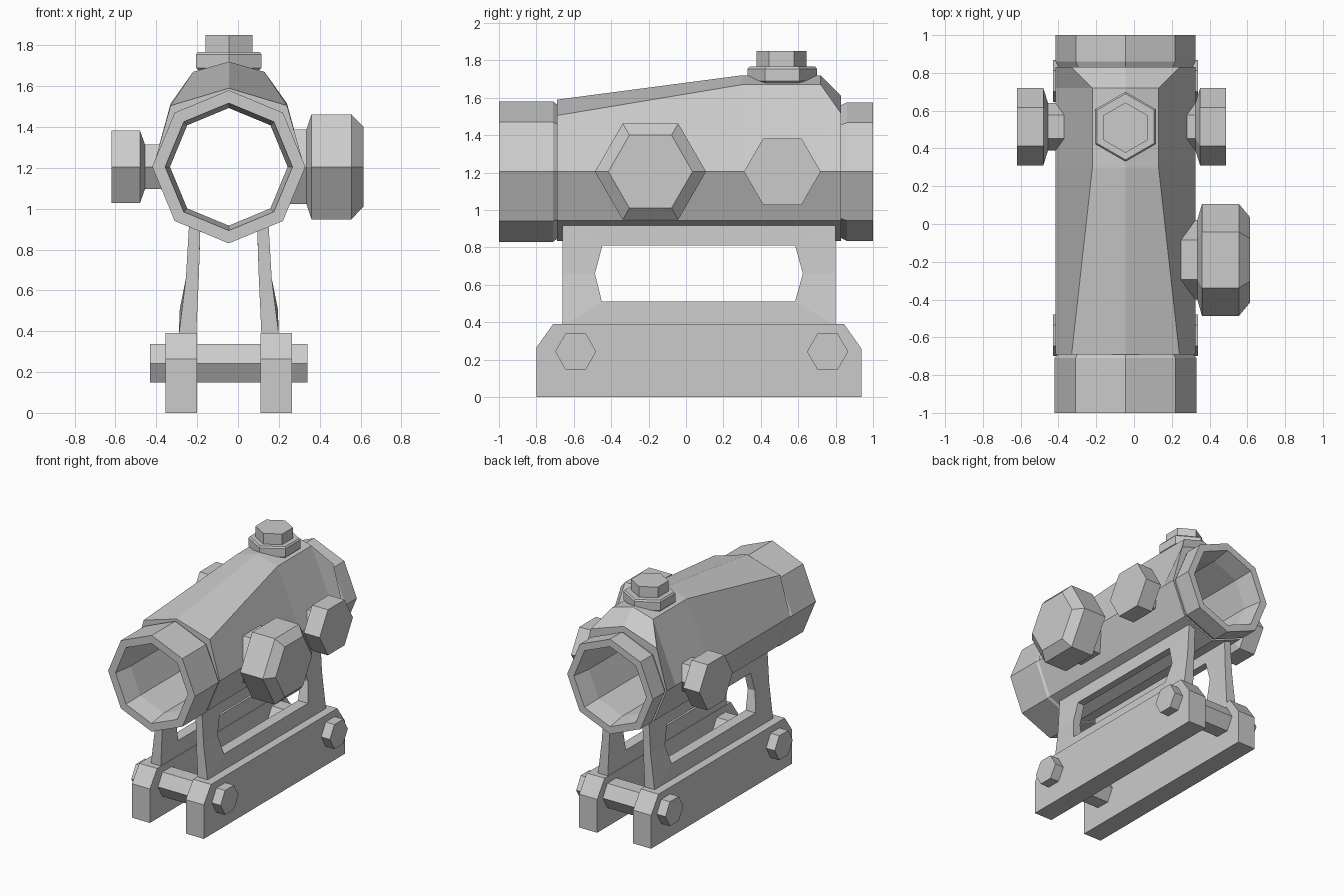
import bpy, bmesh
from math import sin, cos, pi

cube = bpy.data.objects.get("Cube")
if cube:
    bpy.data.objects.remove(cube, do_unlink=True)

CX, CZ = -0.045, 1.205      # tube axis

grey = bpy.data.materials.new("matte grey")
grey.use_nodes = True
COLOUR = (0.6, 0.6, 0.6, 1)
grey.diffuse_color = COLOUR
grey.node_tree.nodes["Principled BSDF"].inputs["Base Color"].default_value = COLOUR


def loft(name, rings, closed=False):
    """Skin a list of equal-length point rings; cap the ends or join them."""
    bm = bmesh.new()
    rows = [[bm.verts.new(p) for p in ring] for ring in rings]
    n = len(rows[0])
    pairs = list(zip(rows, rows[1:]))
    if closed:
        pairs.append((rows[-1], rows[0]))
    else:
        bm.faces.new(rows[0])
        bm.faces.new(rows[-1])
    for a, b in pairs:
        for i in range(n):
            j = (i + 1) % n
            bm.faces.new((a[i], a[j], b[j], b[i]))
    bmesh.ops.recalc_face_normals(bm, faces=bm.faces)
    mesh = bpy.data.meshes.new(name)
    bm.to_mesh(mesh)
    bm.free()
    mesh.materials.append(grey)
    obj = bpy.data.objects.new(name, mesh)
    bpy.context.collection.objects.link(obj)
    return obj


def hex_knob(name, axis, centre, profile):
    """Six-sided turned part along x or z; profile is (position, radius)."""
    rings = []
    for pos, r in profile:
        ring = []
        for k in range(6):
            u, v = r * cos(k * pi / 3), r * sin(k * pi / 3)
            if axis == "x":
                ring.append((pos, centre[0] + u, centre[1] + v))
            else:
                ring.append((centre[0] + v, centre[1] + u, pos))
        rings.append(ring)
    return loft(name, rings)


def octagon(y, r):
    return [(CX + r * cos(k * pi / 4), y, CZ + r * sin(k * pi / 4)) for k in range(8)]


def humped(y, half_width, shoulder_z, top_z):
    """Octagon whose upper three corners are raised into a hump."""
    ring = octagon(y, 0.37)
    ring[1] = (CX + half_width, y, shoulder_z)
    ring[2] = (CX, y, top_z)
    ring[3] = (CX - half_width, y, shoulder_z)
    return ring


# Hollow tube: front ring, humped body, rear ring, then back through the bore
loft("sight_tube", [
    octagon(-1, 0.375), octagon(-0.71, 0.375), octagon(-0.69, 0.36),
    humped(-0.69, 0.285, 1.505, 1.59), humped(0.3, 0.175, 1.67, 1.72),
    humped(0.72, 0.175, 1.67, 1.72), humped(0.83, 0.285, 1.515, 1.61),
    octagon(0.83, 0.355), octagon(0.86, 0.37), octagon(1, 0.37),
    octagon(1, 0.312), octagon(0.85, 0.288),
    octagon(-0.85, 0.288), octagon(-1, 0.312),
], closed=True)

# Adjustment knobs
hex_knob("top_knob_base", "z", (CX, 0.515),
         [(1.62, 0.16), (1.67, 0.16), (1.69, 0.185), (1.755, 0.185), (1.767, 0.175)])
hex_knob("top_knob_cap", "z", (CX, 0.51), [(1.75, 0.133), (1.85, 0.133)])
hex_knob("right_side_knob", "x", (0.515, CZ),
         [(-0.34, 0.125), (-0.455, 0.125), (-0.48, 0.205), (-0.62, 0.205)])
hex_knob("left_side_knob", "x", (0.515, CZ),
         [(0.25, 0.125), (0.325, 0.125), (0.35, 0.205), (0.487, 0.205)])
hex_knob("large_side_knob", "x", (-0.19, CZ),
         [(0.25, 0.21), (0.335, 0.21), (0.36, 0.297), (0.555, 0.297), (0.615, 0.225)])

# Cross bolts through both rails
for label, y in (("front", -0.59), ("rear", 0.757)):
    hex_knob(label + "_cross_bolt", "x", (y, 0.243), [(-0.43, 0.11), (0.34, 0.11)])

# Clamp rails and slotted uprights, mirrored about the tube axis
rail = [(-0.8, 0), (0.937, 0), (0.937, 0.26), (0.845, 0.39), (-0.71, 0.39), (-0.8, 0.265)]
frame = [(-0.66, 0.38), (0.8, 0.38), (0.8, 0.66), (0.8, 0.95), (-0.66, 0.95), (-0.66, 0.66)]
slot = [(-0.45, 0.51), (0.583, 0.51), (0.625, 0.66), (0.583, 0.81), (-0.447, 0.81), (-0.487, 0.66)]
# Height -> inner and outer distance from the axis
BEND = {0.38: (0.16, 0.245), 0.51: (0.155, 0.24), 0.66: (0.147, 0.21),
        0.81: (0.142, 0.2), 0.95: (0.138, 0.193)}
for label, s in (("left", 1), ("right", -1)):
    loft(label + "_rail", [[(CX + s * d, y, z) for y, z in rail] for d in (0.155, 0.31)])
    loft(label + "_upright", [
        [(CX + s * BEND[z][side], y, z) for y, z in outline]
        for outline, side in ((frame, 0), (frame, 1), (slot, 1), (slot, 0))
    ], closed=True)
